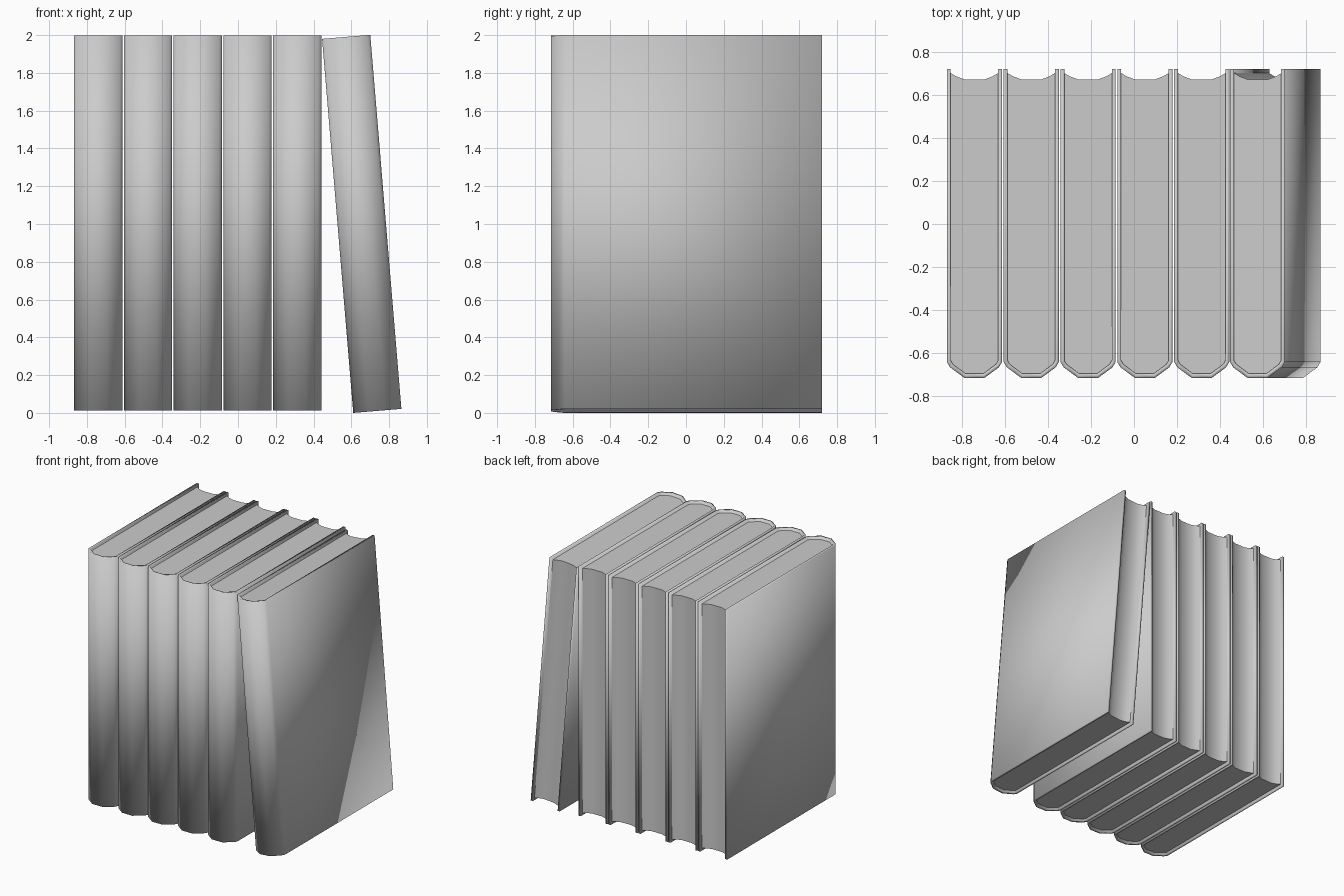
import bpy, bmesh, math

cube = bpy.data.objects.get("Cube")
if cube:
    bpy.data.objects.remove(cube)

grey = bpy.data.materials.new("plain_grey")
grey.use_nodes = True
grey.diffuse_color = (0.6, 0.6, 0.6, 1)
grey.node_tree.nodes["Principled BSDF"].inputs["Base Color"].default_value = (0.6, 0.6, 0.6, 1)

HALF, HEIGHT, RECESS = 0.128, 1.987, 0.02

# Half cross-sections (x, y), from the back edge round to the spine
OUTER = [(HALF, 0.72), (HALF, -0.64), (0.113, -0.665), (0.045, -0.715)]
INNER = [(0.11, 0.72), (0.11, -0.632), (0.1, -0.65), (0.041, -0.694)]
FORE_EDGE = [(0.045, 0.67), (0.085, 0.685), (0.11, 0.7)]


def mirrored(half):
    return half + [(-x, y) for x, y in reversed(half)]


def prism(bm, outline, z0, z1):
    """Closed outline extruded upwards."""
    face = bm.faces.new([bm.verts.new((x, y, z0)) for x, y in outline])
    up = bmesh.ops.extrude_face_region(bm, geom=[face])["geom"]
    for v in up:
        if isinstance(v, bmesh.types.BMVert):
            v.co.z = z1


def channel(bm, outer, inner, z0, z1):
    """U-shaped wall between two open outlines."""
    rings = [[bm.verts.new((x, y, z)) for x, y in line]
             for line, z in ((outer, z0), (outer, z1), (inner, z1), (inner, z0))]
    for i in range(len(outer) - 1):
        for a, b in zip(rings, rings[1:] + rings[:1]):
            bm.faces.new((a[i], a[i + 1], b[i + 1], b[i]))
    for end in (0, -1):
        bm.faces.new([r[end] for r in rings])


def make_object(name, bm, location, tilt):
    bmesh.ops.recalc_face_normals(bm, faces=bm.faces)
    # Origin at the lower outer corner, so a book leans on it
    bmesh.ops.translate(bm, verts=bm.verts, vec=(HALF, 0, 0))
    mesh = bpy.data.meshes.new(name)
    bm.to_mesh(mesh)
    bm.free()
    mesh.materials.append(grey)
    obj = bpy.data.objects.new(name, mesh)
    bpy.context.collection.objects.link(obj)
    obj.location = location
    obj.rotation_euler.y = tilt
    bpy.ops.object.select_all(action="DESELECT")
    obj.select_set(True)
    bpy.context.view_layer.objects.active = obj
    return obj


def book(name, location, tilt=0):
    # Wraparound cover, softly shaded
    bm = bmesh.new()
    channel(bm, mirrored(OUTER), mirrored(INNER), 0, HEIGHT)
    make_object(name + "_cover", bm, location, tilt)
    bpy.ops.object.shade_smooth()

    # Recessed page block with a hollow fore edge
    bm = bmesh.new()
    prism(bm, mirrored(FORE_EDGE + INNER[1:]), RECESS, HEIGHT - RECESS)
    make_object(name + "_pages", bm, location, tilt)
    bpy.ops.object.shade_smooth_by_angle(angle=math.radians(40))


# Five upright books and one leaning against them
for i in range(5):
    book(f"upright_book_{i + 1}", (-0.868 + 0.2635 * i, 0, 0.012))
book("leaning_book", (0.61, 0, 0), math.radians(-4.76))
